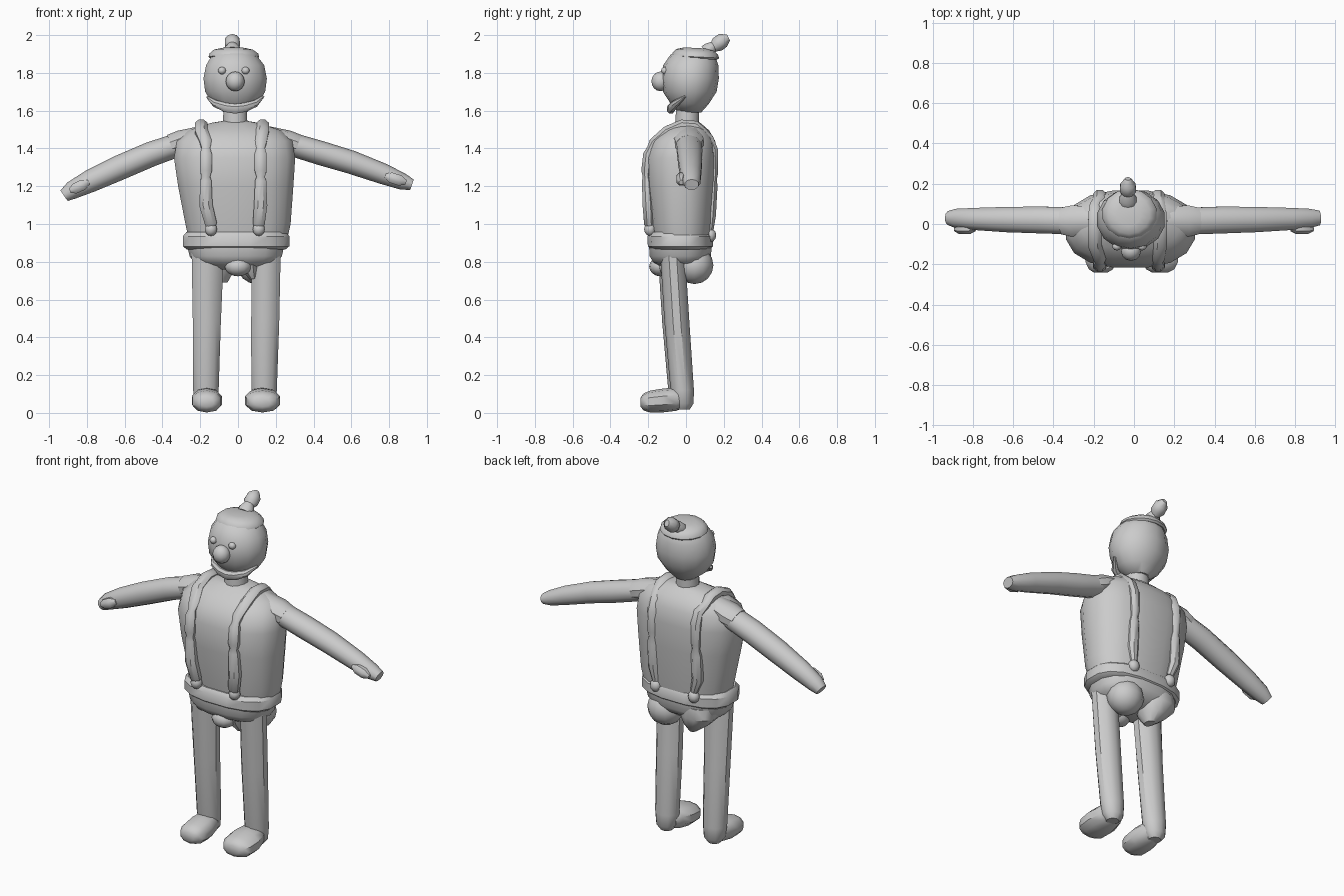
import bpy, bmesh, math
from mathutils import Vector, Matrix

mat = bpy.data.materials.new("plain grey")
mat.diffuse_color = (0.6, 0.6, 0.6, 1)


def finish(name, bm):
    bmesh.ops.recalc_face_normals(bm, faces=bm.faces)
    me = bpy.data.meshes.new(name)
    bm.to_mesh(me)
    bm.free()
    me.materials.append(mat)
    ob = bpy.data.objects.new(name, me)
    bpy.context.collection.objects.link(ob)
    bpy.ops.object.select_all(action='DESELECT')
    ob.select_set(True)
    bpy.context.view_layer.objects.active = ob
    bpy.ops.object.shade_smooth_by_angle(angle=math.radians(40))
    return ob


def loft(name, rings, n=12, ref=(1, 0, 0), axis=None, p=2.0):
    """Rings (x, y, z, a, b): a is the radius along ref, b across it."""
    bm = bmesh.new()
    pts = [Vector(r[:3]) for r in rings]
    loops = []
    for i, r in enumerate(rings):
        t = Vector(axis) if axis else pts[min(i + 1, len(pts) - 1)] - pts[max(i - 1, 0)]
        t.normalize()
        s = Vector(ref)
        s = (s - t * s.dot(t)).normalized()
        u = t.cross(s)
        loop = []
        for k in range(n):
            w = 2 * math.pi * (k + 0.5) / n
            c, d = math.cos(w), math.sin(w)
            c = math.copysign(abs(c) ** (2 / p), c)
            d = math.copysign(abs(d) ** (2 / p), d)
            loop.append(bm.verts.new(pts[i] + s * c * r[3] + u * d * r[4]))
        loops.append(loop)
    for A, B in zip(loops, loops[1:]):
        for k in range(n):
            j = (k + 1) % n
            bm.faces.new((A[k], A[j], B[j], B[k]))
    bm.faces.new(loops[0])
    bm.faces.new(loops[-1])
    return finish(name, bm)


def ball(name, loc, rad, u=12, v=8):
    bm = bmesh.new()
    m = Matrix.Translation(loc) @ Matrix.Diagonal((*rad, 1))
    bmesh.ops.create_uvsphere(bm, u_segments=u, v_segments=v, radius=1, matrix=m)
    return finish(name, bm)


Z = (0, 0, 1)

# head, cap and topknot
loft("head", [(-.015, .02, 1.59, .06, .06), (-.015, .02, 1.635, .12, .10),
              (-.015, .02, 1.70, .163, .142), (-.015, .022, 1.77, .172, .152),
              (-.015, .025, 1.84, .158, .146), (-.02, .035, 1.895, .12, .118),
              (-.02, .04, 1.915, .09, .09)], 14, axis=Z)
tilt = (0, -.12, 1)
loft("cap", [(-.022, .05, 1.875, .125, .115), (-.022, .05, 1.885, .137, .125),
             (-.022, .05, 1.902, .132, .12), (-.025, .05, 1.922, .105, .10),
             (-.025, .05, 1.932, .06, .06)], 14, axis=(0, .05, 1))
loft("topknot_stem", [(-.03, .11, 1.91, .045, .04), (-.03, .125, 1.925, .045, .038),
                      (-.03, .15, 1.945, .028, .025)], 10)
loft("topknot", [(-.03, .135, 1.925, .018, .018), (-.03, .165, 1.95, .042, .04),
                 (-.03, .195, 1.972, .04, .04), (-.03, .225, 1.987, .015, .018)], 10)

# face
ball("nose", (-.015, -.135, 1.755), (.05, .048, .052))
for side, x in (("left", -.085), ("right", .04)):
    ball(side + "_eye", (x, -.112, 1.812), (.022, .02, .02), 10, 6)
loft("mouth", [(-.162, -.005, 1.672, .006, .008), (-.12, -.055, 1.638, .02, .02),
               (-.065, -.075, 1.617, .026, .022), (-.015, -.08, 1.61, .028, .023),
               (.035, -.075, 1.617, .026, .022), (.09, -.055, 1.638, .02, .02),
               (.133, -.005, 1.675, .006, .008)], 8, ref=Z)
loft("neck", [(-.015, .005, 1.50, .068, .065), (-.015, .005, 1.53, .067, .065),
              (-.015, .01, 1.64, .063, .062)], 12, axis=Z)

# torso
loft("torso", [(.0, -.02, .92, .265, .155), (.0, -.022, 1.0, .283, .167),
               (-.012, -.025, 1.2, .31, .188), (-.018, -.025, 1.35, .326, .195),
               (-.018, -.015, 1.44, .31, .172), (-.018, 0, 1.495, .25, .125),
               (-.016, .008, 1.535, .13, .07), (-.016, .01, 1.545, .07, .05)],
     16, axis=Z, p=2.4)

# belt and trousers top
loft("belt", [(-.01, -.03, .865, .265, .155), (-.01, -.03, .882, .286, .175),
              (-.01, -.03, .935, .286, .176), (-.01, -.03, .957, .268, .158)],
     16, axis=Z, p=2.5)
loft("trousers", [(-.012, -.03, .76, .12, .09), (-.012, -.03, .797, .225, .145),
                  (-.012, -.03, .83, .248, .165), (-.012, -.03, .88, .26, .168)],
     16, axis=Z, p=2.5)
ball("crotch", (.0, -.135, .775), (.07, .06, .052))
loft("crotch_flap", [(.05, -.10, .82, .07, .06), (.065, -.09, .76, .045, .05),
                     (.08, -.08, .715, .02, .03)], 8)
ball("right_buttock", (.10, .045, .782), (.105, .1, .1))
loft("left_buttock", [(-.12, .02, .86, .12, .11), (-.12, .035, .80, .115, .105),
                      (-.10, .035, .74, .075, .08), (-.08, .035, .69, .025, .035)],
     12, axis=Z)

# suspenders: lumpy straps over each shoulder, with end buttons
for side, top, mid, end in (("left", -.195, -.17, -.143), ("right", .13, .12, .11)):
    path = [(end, -.185, .98, .022), (end, -.195, 1.0, .034), (mid, -.2, 1.1, .038),
            (mid, -.208, 1.23, .032), (mid, -.21, 1.25, .024), (mid, -.21, 1.28, .034),
            (mid, -.2, 1.37, .034), (mid, -.188, 1.40, .024), (mid, -.17, 1.43, .034),
            (top, -.10, 1.49, .037), (top, -.02, 1.525, .036), (top, .05, 1.52, .034),
            (top, .09, 1.49, .027), (mid, .12, 1.45, .034), (mid, .143, 1.39, .034),
            (mid, .148, 1.27, .028), (mid, .145, 1.24, .024), (mid, .14, 1.2, .034),
            (mid, .132, 1.05, .034), (end, .128, .97, .022)]
    loft(side + "_strap", [(x, y, z, r, r * .85) for x, y, z, r in path], 8)
    ball(side + "_front_button", (end, -.19, .972), (.034, .032, .036), 10, 6)
    ball(side + "_back_button", (end, .13, .94), (.034, .03, .036), 10, 6)

# arms and thumbs
arms = {"left": [(-.18, .01, 1.46, .06, .04), (-.30, .015, 1.425, .07, .062),
                 (-.46, .02, 1.37, .07, .066), (-.63, .022, 1.297, .066, .066),
                 (-.78, .025, 1.228, .058, .06), (-.88, .028, 1.178, .05, .048),
                 (-.92, .03, 1.15, .036, .034)],
        "right": [(.15, .01, 1.475, .06, .04), (.29, .015, 1.42, .07, .062),
                  (.44, .02, 1.375, .07, .064), (.60, .022, 1.327, .066, .062),
                  (.77, .025, 1.265, .058, .055), (.87, .028, 1.225, .05, .044),
                  (.92, .03, 1.208, .038, .03)]}
thumbs = {"left": ((-.89, 1.175), (-.79, 1.222)), "right": ((.78, 1.255), (.89, 1.22))}
for side, rings in arms.items():
    loft(side + "_arm", rings, 10, ref=(0, 1, 0))
    (x0, z0), (x1, z1) = thumbs[side]
    loft(side + "_thumb", [(x0 + (x1 - x0) * f, -.025, z0 + (z1 - z0) * f, r, r * 1.1)
                           for f, r in ((0, .012), (.25, .027), (.7, .028), (1, .012))],
         8, ref=(0, 1, 0))

# shoulder cuffs where the arms join
for side, s, x in (("left", -1, -.02), ("right", 1, -.02)):
    loft(side + "_shoulder", [(x + s * .17, .015, 1.475, .07, .045),
                              (x + s * .28, .015, 1.435, .082, .062),
                              (x + s * .335, .015, 1.415, .07, .06)], 10, ref=(0, 1, 0))

# legs and feet
for side, xt, xb, at, dy, xf, af in (("left", -.16, -.17, .09, -.012, -.165, .083),
                                     ("right", .15, .138, .08, 0, .13, .097)):
    loft(side + "_leg", [(xt, -.072 + dy, .86, at, .066),
                         ((xt + xb) / 2, -.048 + dy, .48, .078, .066),
                         (xb, -.02 + dy, .12, .071, .062),
                         (xb, -.015 + dy, .05, .062, .055),
                         (xb, -.015 + dy, .018, .035, .035)], 10, axis=Z)
    loft(side + "_foot", [(xf, -.01, .075, af * .6, .045), (xf, -.05, .073, af * .8, .062),
                          (xf, -.12, .066, af, .063), (xf, -.19, .06, af * .95, .058),
                          (xf, -.225, .058, af * .75, .045),
                          (xf, -.24, .057, af * .45, .025)],
         10, axis=(0, -1, 0), p=2.3)
